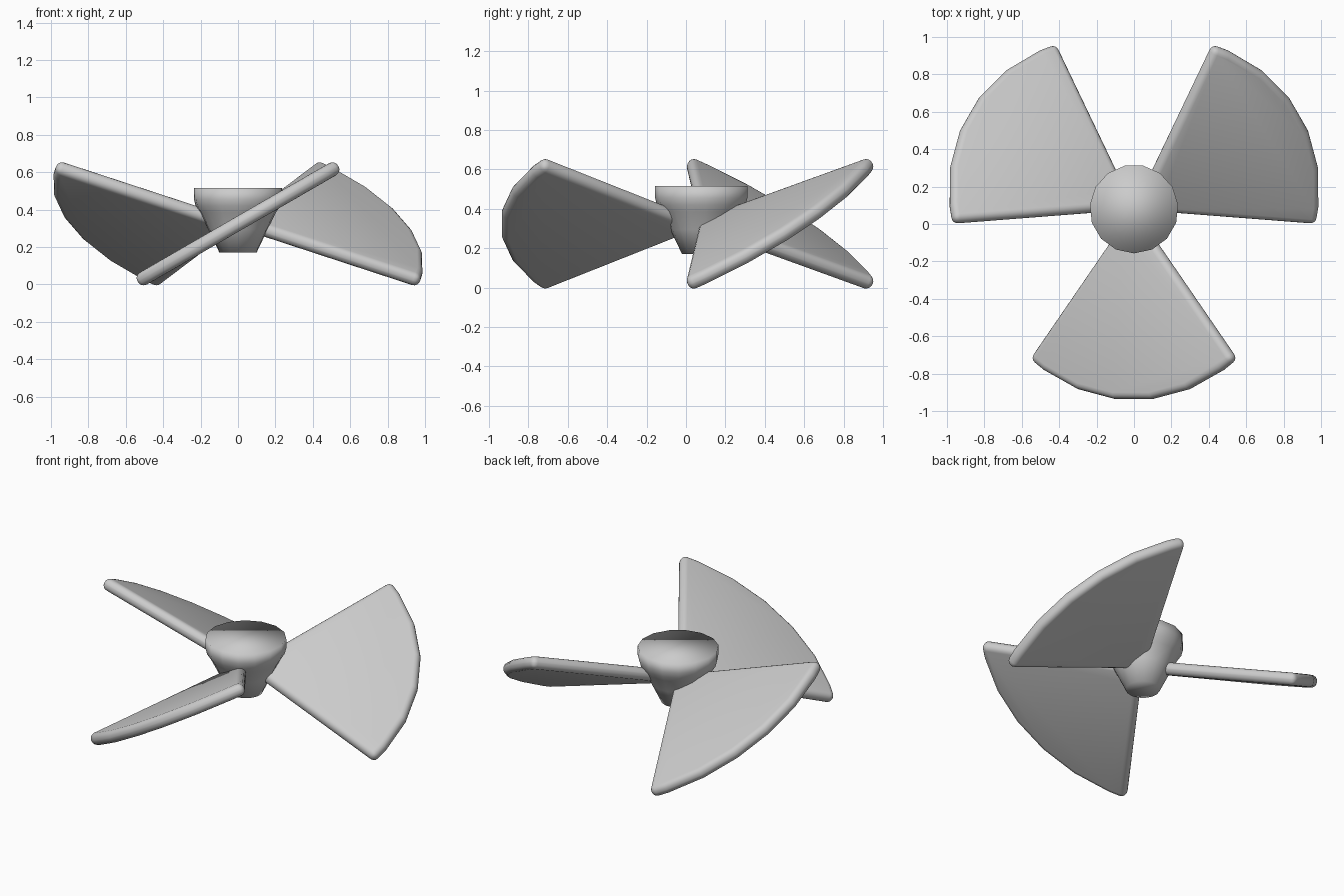
import bpy, bmesh, math
from mathutils import Matrix

if "Cube" in bpy.data.objects:
    bpy.data.objects.remove(bpy.data.objects["Cube"])

CENTRE_Y = 0.08


def finish(name, bm):
    bmesh.ops.recalc_face_normals(bm, faces=bm.faces)
    me = bpy.data.meshes.new(name)
    bm.to_mesh(me)
    bm.free()
    ob = bpy.data.objects.new(name, me)
    bpy.context.collection.objects.link(ob)
    for p in me.polygons:
        p.use_smooth = True
    return ob


# hub: cone-like body turned from a profile of (radius, z), flat caps
def make_hub(sides=15):
    profile = [(0.10, 0.17), (0.16, 0.295), (0.205, 0.385),
               (0.228, 0.42), (0.237, 0.455), (0.237, 0.515)]
    bm = bmesh.new()
    rings = []
    for r, z in profile:
        ring = []
        for i in range(sides):
            a = -math.pi / 2 + 2 * math.pi * i / sides
            ring.append(bm.verts.new((r * math.cos(a), r * math.sin(a) + CENTRE_Y, z)))
        rings.append(ring)
    for low, high in zip(rings, rings[1:]):
        for i in range(sides):
            j = (i + 1) % sides
            bm.faces.new((low[i], low[j], high[j], high[i]))
    bm.faces.new(rings[0][::-1])
    bm.faces.new(rings[-1])
    return finish("hub", bm)


# blade: flat fan-shaped plate with fully rounded edges, pitched 30 degrees
def make_blade(name, turn):
    thick, radius, root = 0.075, 1.022, 0.10
    angles = [-38.3, -32.5, -19.5, -6.5, 6.5, 19.5, 32.5, 38.3]
    pts = [(radius, a) for a in angles] + [(root, 38.3), (root, -38.3)]
    bm = bmesh.new()
    verts = [bm.verts.new((r * math.sin(math.radians(a)),
                           -r * math.cos(math.radians(a)), -thick / 2)) for r, a in pts]
    face = bm.faces.new(verts)
    ext = bmesh.ops.extrude_face_region(bm, geom=[face])
    top = [g for g in ext["geom"] if isinstance(g, bmesh.types.BMVert)]
    bmesh.ops.translate(bm, verts=top, vec=(0, 0, thick))
    place = (Matrix.Translation((0, CENTRE_Y, 0.324))
             @ Matrix.Rotation(math.radians(turn), 4, 'Z')
             @ Matrix.Rotation(math.radians(-30), 4, 'Y'))
    bm.transform(place)
    ob = finish(name, bm)
    bev = ob.modifiers.new("rounded_edge", 'BEVEL')
    bev.width = 0.035
    bev.segments = 4
    bev.limit_method = 'ANGLE'
    bev.angle_limit = math.radians(30)
    return ob


make_hub()
for k in range(3):
    make_blade(f"blade_{k + 1}", 120 * k)
